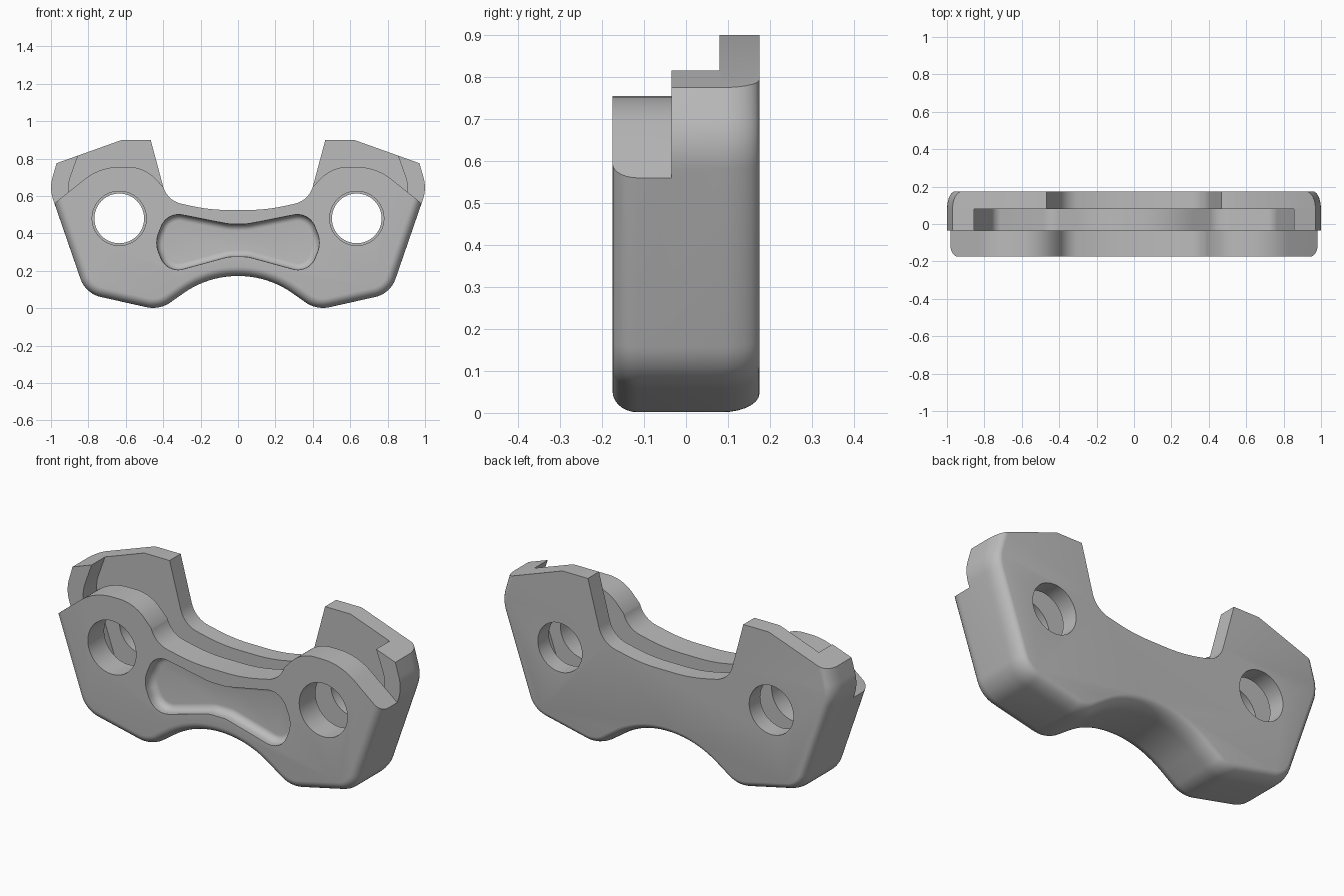
import bpy, bmesh, math
from mathutils import Vector

if "Cube" in bpy.data.objects:
    bpy.data.objects.remove(bpy.data.objects["Cube"])

metal = bpy.data.materials.new("matte grey metal")
metal.use_nodes = True
GREY = (0.5, 0.5, 0.5, 1)
metal.diffuse_color = GREY
metal.node_tree.nodes["Principled BSDF"].inputs["Base Color"].default_value = GREY


def mirrored(half):
    """Complete a right-hand list of (x, z, radius) corners with its left side."""
    return half + [(-x, z, r) for x, z, r in reversed(half)]


def rounded(corners, steps=10):
    """Replace each corner that has a radius with an arc."""
    out = []
    n = len(corners)
    for i, (x, z, r) in enumerate(corners):
        p = Vector((x, z))
        if r == 0:
            out.append(p)
            continue
        a = (Vector(corners[i - 1][:2]) - p).normalized()
        b = (Vector(corners[(i + 1) % n][:2]) - p).normalized()
        half = a.angle(b) / 2
        centre = p + (a + b).normalized() * (r / math.sin(half))
        start = p + a * (r / math.tan(half)) - centre
        end = p + b * (r / math.tan(half)) - centre
        a0 = math.atan2(start.y, start.x)
        turn = math.atan2(end.y, end.x) - a0
        turn = (turn + math.pi) % (2 * math.pi) - math.pi
        for k in range(steps + 1):
            t = a0 + turn * k / steps
            out.append(centre + Vector((math.cos(t), math.sin(t))) * r)
    return out


def inset(outline, dist, rule):
    """Move the edges of a clockwise outline inwards where the rule holds."""
    n = len(outline)
    normals, dists = [], []
    for i in range(n):
        p, q = outline[i], outline[(i + 1) % n]
        d = (q - p).normalized()
        normals.append(Vector((d.y, -d.x)))
        dists.append(dist if rule((p + q) / 2) else 0.0)
    out = []
    for i in range(n):
        n1, n2, d1, d2 = normals[i - 1], normals[i], dists[i - 1], dists[i]
        c = n1.dot(n2)
        if d1 == d2:
            move = (n1 + n2) * (d1 / (1 + c))
        else:
            move = (n1 * (d1 - c * d2) + n2 * (d2 - c * d1)) / (1 - c * c)
        out.append(outline[i] + move)
    return out


def fillet(y_inner, y_end, amount, steps=7):
    """Stations (y, inset) of a quarter ellipse ending at y_end."""
    angles = [math.pi / 2 * k / steps for k in range(steps + 1)]
    return [(y_inner + (y_end - y_inner) * math.sin(t), amount * (1 - math.cos(t)))
            for t in angles]


def loft(name, outline, stations, rule=lambda p: True):
    """Solid through copies of an x-z outline, one for each (y, inset)."""
    bm = bmesh.new()
    rings = [[bm.verts.new((p.x, y, p.y)) for p in inset(outline, d, rule)]
             for y, d in stations]
    bm.faces.new(rings[0])
    bm.faces.new(rings[-1][::-1])
    n = len(outline)
    for near, far in zip(rings, rings[1:]):
        for i in range(n):
            j = (i + 1) % n
            bm.faces.new((near[j], near[i], far[i], far[j]))
    bmesh.ops.recalc_face_normals(bm, faces=bm.faces)
    mesh = bpy.data.meshes.new(name)
    bm.to_mesh(mesh)
    bm.free()
    mesh.materials.append(metal)
    ob = bpy.data.objects.new(name, mesh)
    bpy.context.collection.objects.link(ob)
    return ob


def prism(name, outline, y0, y1):
    return loft(name, outline, [(y0, 0.0), (y1, 0.0)])


def circle(x, z, r, n=48):
    return [Vector((x + r * math.cos(2 * math.pi * k / n),
                    z - r * math.sin(2 * math.pi * k / n))) for k in range(n)]


def cut(target, cutter):
    """Subtract the cutter, then discard it."""
    cutter.hide_render = True
    bpy.context.view_layer.objects.active = target
    mod = target.modifiers.new("cut", 'BOOLEAN')
    mod.operation = 'DIFFERENCE'
    mod.solver = 'EXACT'
    mod.object = cutter
    bpy.ops.object.modifier_apply(modifier=mod.name)
    bpy.data.objects.remove(cutter)


FRONT, BACK = -0.175, 0.175
STEP, SLOT_BACK = -0.035, 0.08

# Main body: full silhouette with rounded sides and underside
body_half = [
    (0.15, 0.525, 0.9), (0.38, 0.575, 0.13), (0.467, 0.9, 0), (0.62, 0.9, 0),
    (0.97, 0.775, 0), (1.009, 0.64, 0.2), (0.815, 0.078, 0.15),
    (0.42, -0.01, 0.16), (0.16, 0.172, 0.5)]
body = loft("link_body", rounded(mirrored(body_half)),
            fillet(FRONT + 0.06, FRONT, 0.05)[::-1] + fillet(BACK - 0.09, BACK, 0.045),
            lambda p: p.y < 0.3 or (abs(p.x) > 0.8 and p.y < 0.775))

# Front plate: trimmed to a rounded hump around each hole
hump = [(0.28, 1.1, 0), (0.28, 0.555, 0), (0.355, 0.6, 0.2), (0.5, 0.755, 0.2),
        (0.74, 0.755, 0.3), (0.985, 0.557, 0), (1.2, 0.38, 0), (1.2, 1.1, 0)]
for side in (1, -1):
    trim = rounded([(x * side, z, r) for x, z, r in hump])
    cut(body, prism("hump_trim", trim, FRONT - 0.1, STEP))

# Slot between the front and back plates, open at the top
slot_half = [(0.79, 1.1, 0), (0.85, 0.83, 0), (0.918, 0.64, 0.2),
             (0.75, 0.155, 0.07), (0.44, 0.085, 0.1), (0.19, 0.262, 0.5)]
cut(body, prism("slot_cutter", rounded(mirrored(slot_half)), STEP, SLOT_BACK))

# Pin holes: slightly wider through the front plate
for side in (1, -1):
    cut(body, prism("front_hole", circle(0.635 * side, 0.48, 0.145), FRONT - 0.1, 0.02))
    cut(body, prism("back_hole", circle(0.635 * side, 0.48, 0.133), 0.01, BACK + 0.1))

# Shallow waisted recess with a rounded floor edge on the front face
FLOOR = FRONT + 0.06
recess_half = [(0.05, 0.45, 0.25), (0.38, 0.515, 0.1), (0.445, 0.35, 0.14),
               (0.38, 0.185, 0.1), (0.05, 0.275, 0.15)]
cut(body, loft("recess_cutter", rounded(mirrored(recess_half)),
               [(FRONT - 0.1, 0.0)] + fillet(FLOOR - 0.04, FLOOR, 0.035)))

# Smooth shading with sharp edges kept
bpy.ops.object.select_all(action='DESELECT')
body.select_set(True)
bpy.context.view_layer.objects.active = body
bpy.ops.object.shade_smooth_by_angle(angle=math.radians(30))
